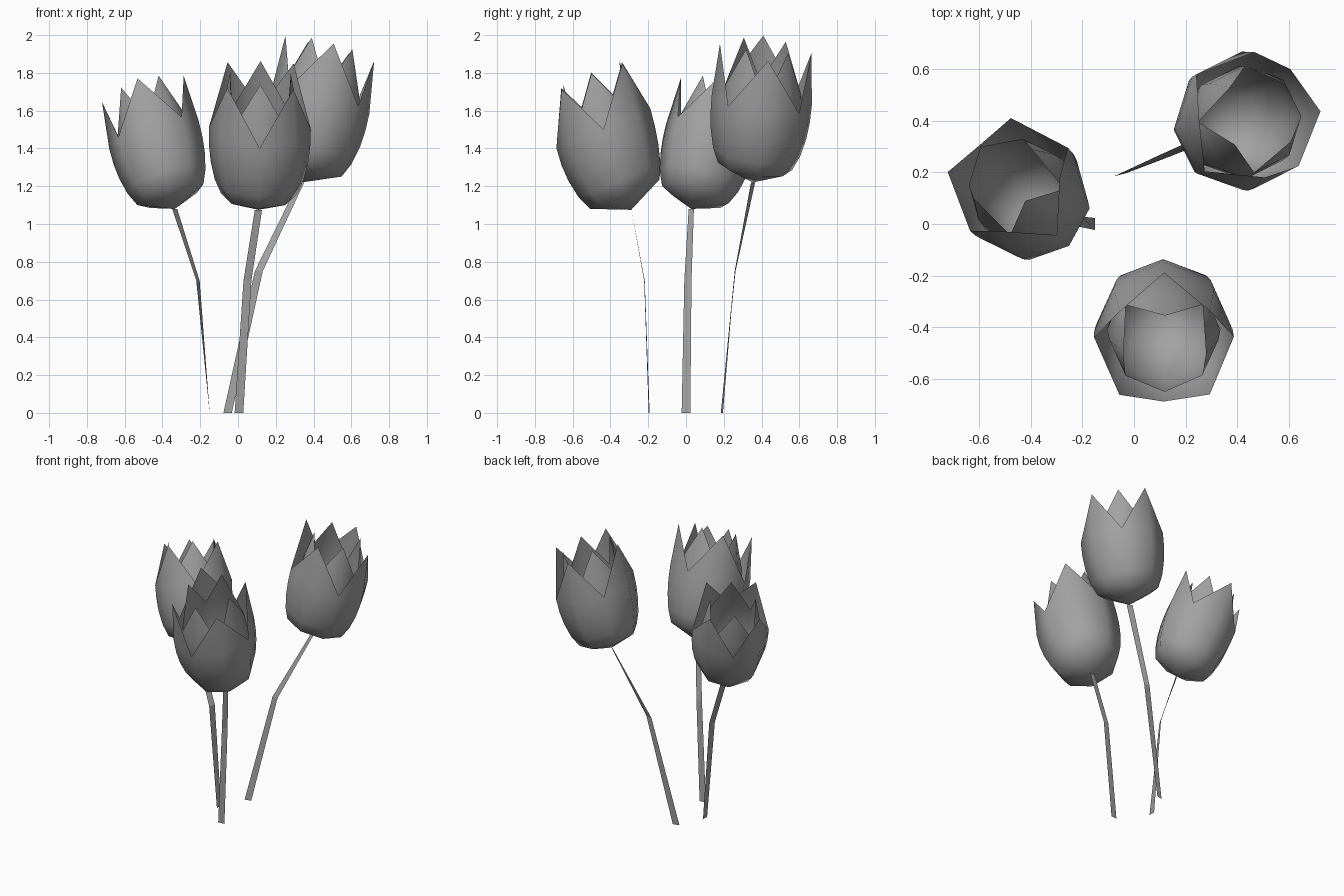
import bpy, bmesh, math
from mathutils import Vector, Matrix

if "Cube" in bpy.data.objects:
    bpy.data.objects.remove(bpy.data.objects["Cube"])

grey = bpy.data.materials.new("soft_grey")
grey.use_nodes = True
GREY = (0.36, 0.36, 0.36, 1)
grey.diffuse_color = GREY
grey.node_tree.nodes["Principled BSDF"].inputs["Base Color"].default_value = GREY

# (height, radius) rings from base to notch, then the petal tip
OUTER = [(0.09, 0.2), (0.17, 0.235), (0.27, 0.258), (0.36, 0.268), (0.455, 0.27)]
INNER = [(0.1, 0.15), (0.2, 0.2), (0.35, 0.22), (0.5, 0.21)]
OUTER_TIP, INNER_TIP = (0.735, 0.247), (0.75, 0.16)


def make_object(name, bm, smooth):
    mesh = bpy.data.meshes.new(name)
    bm.to_mesh(mesh)
    bm.free()
    mesh.materials.append(grey)
    ob = bpy.data.objects.new(name, mesh)
    bpy.context.collection.objects.link(ob)
    if smooth:
        bpy.ops.object.select_all(action='DESELECT')
        ob.select_set(True)
        bpy.context.view_layer.objects.active = ob
        bpy.ops.object.shade_smooth_by_angle(angle=math.radians(50))


def cup(name, rings, tip, spin, bow, matrix):
    """Eight-sided cup with four pointed petals; leans along local +x."""
    bm = bmesh.new()

    def vert(h, r, step):
        a = math.radians(spin + 45 * step)
        return bm.verts.new((r * math.cos(a) - bow * (h / 0.735) ** 2, r * math.sin(a), h))

    base = bm.verts.new((0, 0, 0))
    loops = [[vert(h, r, i) for i in range(8)] for h, r in rings]
    for i in range(8):
        j = (i + 1) % 8
        bm.faces.new((base, loops[0][j], loops[0][i]))
        for low, high in zip(loops, loops[1:]):
            bm.faces.new((low[i], low[j], high[j], high[i]))
    # pointed petal tips on every second corner
    top = loops[-1]
    for i in range(0, 8, 2):
        point = vert(*tip, i)
        bm.faces.new((top[i - 1], top[i], point))
        bm.faces.new((top[i], top[i + 1], point))
    bm.transform(matrix)
    make_object(name, bm, True)


def stem(name, path, turns):
    """Flat twisted ribbon that narrows towards the bloom; turns are headings of its width."""
    bm = bmesh.new()
    pairs = []
    for p, turn, w in zip(path, turns, (0.023, 0.021, 0.019)):
        a = math.radians(turn)
        off = Vector((math.cos(a), math.sin(a), 0)) * w
        pairs.append([bm.verts.new(Vector(p) - off), bm.verts.new(Vector(p) + off)])
    for (a, b), (c, d) in zip(pairs, pairs[1:]):
        bm.faces.new((a, b, d, c))
    make_object(name, bm, False)


# name, stem path, ribbon turns, lean heading, tilt, petal spin, bow, scale
FLOWERS = [
    ("front", [(0.005, -0.195, 0), (0.05, -0.22, 0.7), (0.108, -0.29, 1.075)],
     (6, 4, 0), 273, 23, 42, 0.085, 1.0),
    ("right", [(-0.15, 0, 0), (-0.212, 0.01, 0.7), (-0.335, 0.028, 1.08)],
     (90, 65, 47), 136, 23, 39, 0.035, 0.92),
    ("back", [(-0.055, 0.19, 0), (0.11, 0.26, 0.75), (0.335, 0.355, 1.22)],
     (14, -6, -35), 24, 17, -20, 0.05, 0.99),
]
for name, path, turns, heading, tilt, spin, bow, scale in FLOWERS:
    stem(name + "_stem", path, turns)
    place = (Matrix.Translation(path[-1]) @ Matrix.Rotation(math.radians(heading), 4, 'Z')
             @ Matrix.Rotation(math.radians(tilt), 4, 'Y') @ Matrix.Scale(scale, 4))
    cup(name + "_outer_petals", OUTER, OUTER_TIP, spin, bow, place)
    cup(name + "_inner_petals", INNER, INNER_TIP, spin + 45, bow, place)
